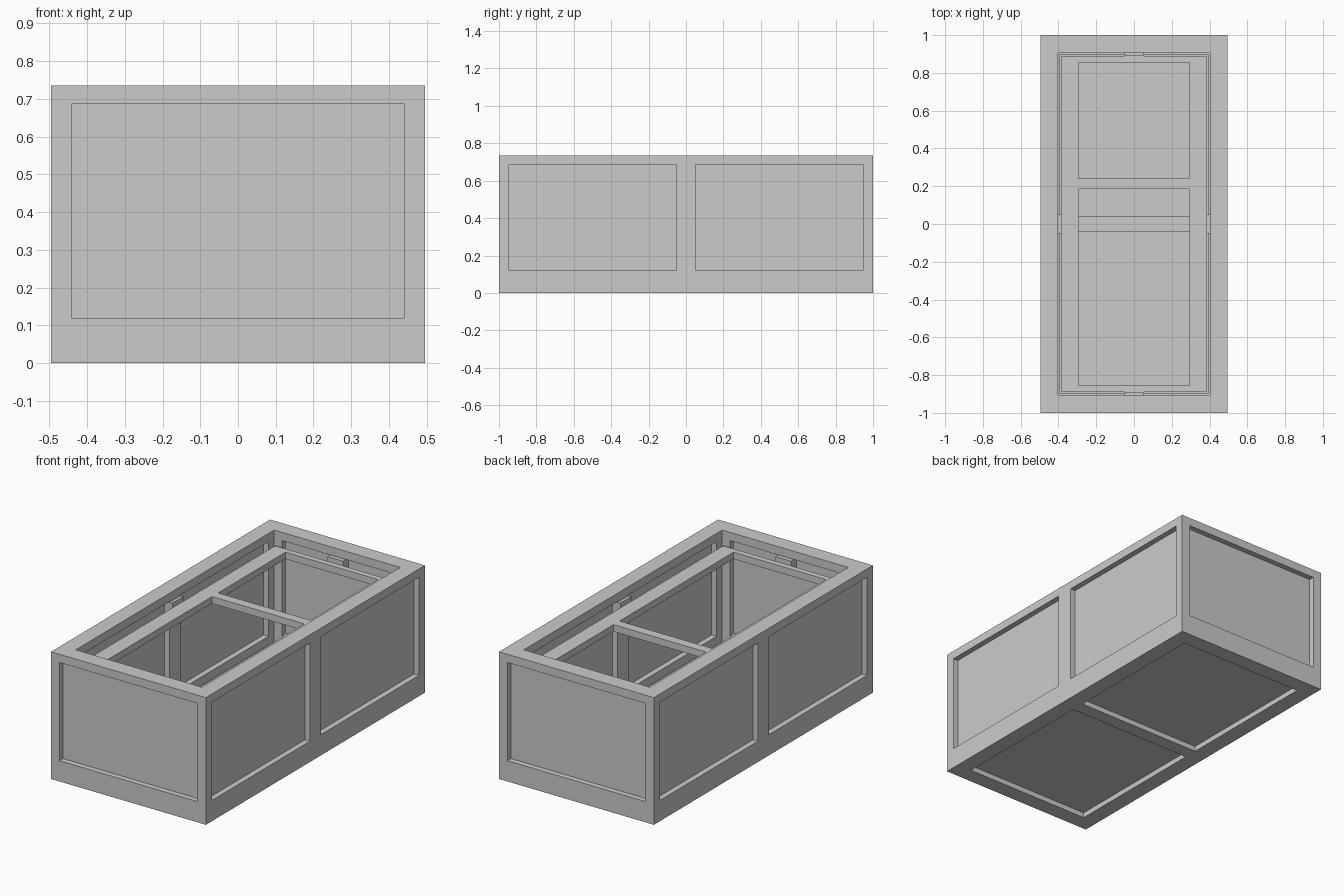
import bpy

cube = bpy.data.objects.get("Cube")
if cube:
    bpy.data.objects.remove(cube, do_unlink=True)

grey = bpy.data.materials.new("plain grey")
grey.use_nodes = True
COLOUR = (0.6, 0.6, 0.6, 1)
grey.diffuse_color = COLOUR
grey.node_tree.nodes["Principled BSDF"].inputs["Base Color"].default_value = COLOUR

# Overall half sizes, cavity half sizes and levels
OX, OY, TOP = 0.495, 1.0, 0.735
IX, IY, FLOOR = 0.403, 0.906, 0.09
DEPTH = 0.032


def box(name, x, y, z):
    """Box from (min, max) ranges on each axis."""
    mid = [(r[0] + r[1]) / 2 for r in (x, y, z)]
    bpy.ops.mesh.primitive_cube_add(size=1, location=mid)
    ob = bpy.context.object
    ob.name = name
    ob.scale = [r[1] - r[0] for r in (x, y, z)]
    bpy.ops.object.transform_apply(location=False, rotation=False, scale=True)
    ob.data.materials.append(grey)
    return ob


def span(a, b, side):
    return tuple(sorted((a * side, b * side)))


# Panelled case: a solid block with the cavity and recesses cut out
case = box("panelled_case", (-OX, OX), (-OY, OY), (0, TOP))
cutters = [box("cavity_cutter", (-IX, IX), (-IY, IY), (FLOOR, 1))]

OUT_Z, IN_Z = (0.12, 0.687), (0.14, 0.687)
for s in (-1, 1):
    # end panels, outside and inside
    cutters.append(box("cutter", (-0.441, 0.441), span(OY - DEPTH, OY + 0.1, s), OUT_Z))
    cutters.append(box("cutter", (-0.352, 0.352), span(IY - 0.1, IY + DEPTH, s), IN_Z))
    # underside and floor panels
    cutters.append(box("cutter", (-0.402, 0.402), span(0.04, 0.907, s), (-0.1, 0.03)))
    cutters.append(box("cutter", (-0.395, 0.395), span(0.04, 0.895, s), (0.06, 0.2)))
    # two panels on each long side, outside and inside
    for t in (-1, 1):
        cutters.append(box("cutter", span(OX - DEPTH, OX + 0.1, s), span(0.05, 0.946, t), OUT_Z))
        cutters.append(box("cutter", span(IX - 0.1, IX + DEPTH, s), span(0.05, 0.855, t), IN_Z))

for c in cutters:
    c.hide_render = True
    mod = case.modifiers.new("cut", "BOOLEAN")
    mod.operation, mod.solver, mod.object = "DIFFERENCE", "EXACT", c
bpy.context.view_layer.update()
carved = bpy.data.meshes.new_from_object(case.evaluated_get(bpy.context.evaluated_depsgraph_get()))
case.modifiers.clear()
case.data = carved
carved.materials.clear()
carved.materials.append(grey)
for c in cutters:
    bpy.data.objects.remove(c, do_unlink=True)

# Inner frame: side bars, end bars and one cross bar
FRAME_Z = (0.615, 0.655)
FX, FY = 0.385, 0.89
for s, side, end in ((-1, "right", "front"), (1, "left", "back")):
    box(side + "_inner_bar", span(0.295, FX, s), (-FY, FY), FRAME_Z)
    box(end + "_inner_bar", (-0.295, 0.295), span(0.856, FY, s), FRAME_Z)
    # Support blocks between the case and the inner frame
    box(side + "_support_block", span(FX, IX + DEPTH, s), (-0.05, 0.05), (0.615, 0.682))
    box(end + "_support_block", (-0.05, 0.05), span(FY, IY + DEPTH, s), (0.615, 0.682))
box("cross_bar", (-0.295, 0.295), (0.185, 0.24), FRAME_Z)
